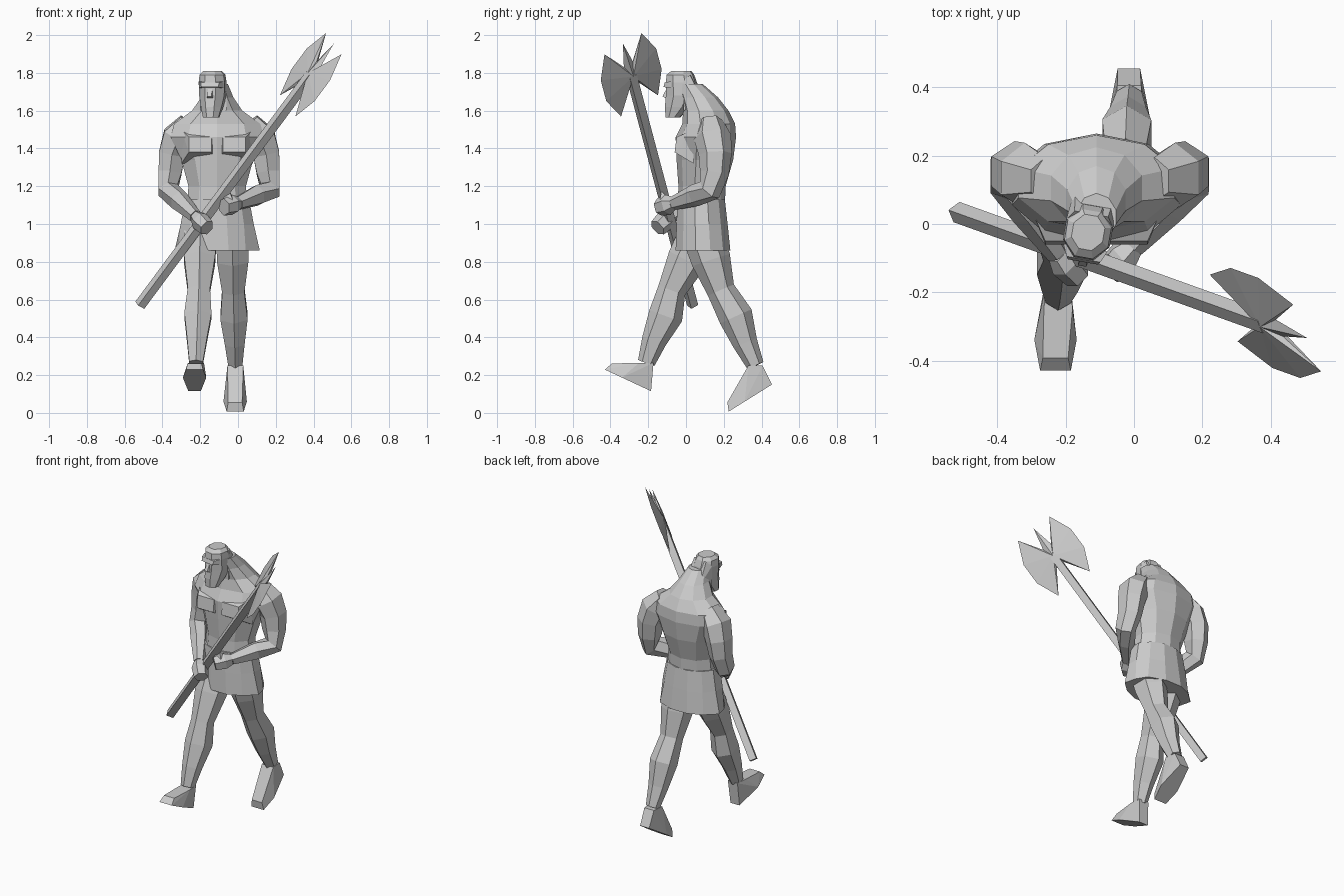
import bpy, bmesh
from math import sin, cos, pi, radians
from mathutils import Vector, Matrix

if "Cube" in bpy.data.objects:
    bpy.data.objects.remove(bpy.data.objects["Cube"])

# One flat colour for everything
GREY = (0.6, 0.6, 0.6, 1)
stone = bpy.data.materials.new("stone_grey")
stone.use_nodes = True
stone.diffuse_color = GREY
stone.node_tree.nodes["Principled BSDF"].inputs["Base Color"].default_value = GREY

MIDDLE = -0.11  # the body stands off centre, balancing the axe


def finish(name, bm):
    bmesh.ops.recalc_face_normals(bm, faces=bm.faces)
    mesh = bpy.data.meshes.new(name)
    bm.to_mesh(mesh)
    bm.free()
    mesh.materials.append(stone)
    obj = bpy.data.objects.new(name, mesh)
    bpy.context.collection.objects.link(obj)
    return obj


def bridge(name, rings):
    """Skin a list of point rings and cap both ends."""
    bm = bmesh.new()
    loops = [[bm.verts.new(point) for point in ring] for ring in rings]
    for low, high in zip(loops, loops[1:]):
        for i in range(len(low)):
            bm.faces.new((low[i - 1], low[i], high[i], high[i - 1]))
    bm.faces.new(loops[0])
    bm.faces.new(loops[-1])
    return finish(name, bm)


def angles(sides):
    return [2 * pi * (i + 0.5) / sides for i in range(sides)]


def stack(name, x, levels, sides):
    """Horizontal oval rings: height, centre y, radius x, radius y."""
    return bridge(name, [[(x + rx * cos(a), y + ry * sin(a), z) for a in angles(sides)]
                         for z, y, rx, ry in levels])


def tube(name, points, radii, sides=6):
    """Rings square to a path, slightly deeper than wide."""
    points = [Vector(point) for point in points]
    last = len(points) - 1
    rings = []
    for i, (point, radius) in enumerate(zip(points, radii)):
        along = (points[min(i + 1, last)] - points[max(i - 1, 0)]).normalized()
        side = Vector((1, 0, 0))
        side = (side - along * side.dot(along)).normalized()
        depth = along.cross(side) * 1.1
        rings.append([point + (side * cos(a) + depth * sin(a)) * radius for a in angles(sides)])
    return bridge(name, rings)


def hull(name, rows):
    """Convex block spanned by left-right pairs: centre point, half width."""
    bm = bmesh.new()
    for centre, half_width in rows:
        for sign in (-1, 1):
            bm.verts.new(Vector(centre) + Vector((sign * half_width, 0, 0)))
    bmesh.ops.convex_hull(bm, input=bm.verts)
    return finish(name, bm)


# Torso with hunched back and sloping neck
stack("torso", MIDDLE, [
    (1.08, .08, .17, .125),
    (1.2, .085, .16, .125),
    (1.34, .1, .2, .15),
    (1.46, .105, .26, .16),
    (1.53, .12, .24, .14),
    (1.6, .105, .14, .12),
    (1.67, .07, .09, .1),
    (1.74, .02, .06, .07)], 10)

# Pair of chest muscles
for side, sign in (("right", -1), ("left", 1)):
    x = MIDDLE + sign * .09
    hull("chest_" + side, [((x, -.05, 1.46), .06), ((x, -.06, 1.38), .06),
                           ((x, .04, 1.5), .1), ((x, .04, 1.32), .1)])

# Kilt: the hem is pushed in and out to make folds
kilt = stack("kilt", MIDDLE, [
    (.86, .09, .22, .15),
    (1, .085, .2, .14),
    (1.13, .08, .175, .13)], 12)
for i, vert in enumerate(kilt.data.vertices[:12]):
    vert.co.x += (vert.co.x - MIDDLE) * (.06 if i % 2 else -.03)

# Head and beard, turned a little to the right
head = [
    stack("head", 0, [
        (1.565, -.07, .045, .04),
        (1.62, -.04, .06, .075),
        (1.68, -.02, .073, .09),
        (1.75, -.025, .075, .085),
        (1.79, -.03, .07, .075),
        (1.81, -.025, .05, .055)], 8),
    hull("nose", [((0, -.1, 1.72), .01), ((0, -.125, 1.675), .012), ((0, -.09, 1.66), .02)]),
    hull("brow", [((0, -.113, 1.725), .045), ((0, -.105, 1.75), .05),
                  ((0, -.07, 1.72), .066), ((0, -.07, 1.755), .066)]),
    hull("hair", [((0, .03, 1.79), .05), ((0, .1, 1.65), .06),
                  ((0, 0, 1.6), .07), ((0, 0, 1.76), .07)]),
]
turn = Matrix.Translation((-.13, 0, 0)) @ Matrix.Rotation(radians(-10), 4, "Z")
for part in head:
    part.data.transform(turn)


def arm(side, sign, wrist, knuckles):
    """Mirrored upper arm, with a forearm reaching to its own wrist and fist."""
    upper = [(.16, .13, 1.54), (.22, .14, 1.46), (.25, .155, 1.37), (.26, .15, 1.27), (.27, .125, 1.18)]
    path = [Vector((sign * x - .1, y, z)) for x, y, z in upper]
    wrist, knuckles = Vector(wrist), Vector(knuckles)
    path += [path[-1].lerp(wrist, .4), wrist]
    tube(side + "_arm", path, [.06, .09, .08, .07, .06, .054, .034])
    tube(side + "_hand", [wrist, wrist.lerp(knuckles, .4), knuckles], [.033, .05, .043])


arm("right", -1, (-.225, -.085, 1.04), (-.165, -.15, .98))
arm("left", 1, (0, -.065, 1.11), (-.075, -.14, 1.09))
hull("left_thumb", [((-.05, -.09, 1.13), .03), ((-.06, -.13, 1.175), .015), ((-.05, -.14, 1.12), .025)])


def leg(side, hip, knee, ankle, heel, pitch):
    """Thigh and calf swell between the joints; the foot tilts about its heel."""
    hip, knee, ankle, heel = Vector(hip), Vector(knee), Vector(ankle), Vector(heel)
    calf = knee.lerp(ankle, .35) + Vector((0, .015, 0))
    shin = knee.lerp(ankle, .7)
    tube(side + "_leg", [hip, hip.lerp(knee, .45), knee, calf, shin, ankle],
         [.1, .095, .068, .083, .06, .042])
    tilt = Matrix.Rotation(radians(pitch), 3, "X")
    sole = [(0, 0, .033), (-.17, 0, .062), (-.27, 0, .045), (-.25, .045, .037)]
    rows = [(heel + tilt @ Vector((0, y, z)), half) for y, z, half in sole]
    cuff = Vector((0, .038, 0))
    hull(side + "_foot", rows + [(ankle - cuff, .042), (ankle + cuff, .035)])


# Legs in mid stride
leg("right", (-.2, .07, .94), (-.207, -.075, .65), (-.222, -.21, .265), (-.23, -.185, .115), -25)
leg("left", (-.03, .09, .94), (-.025, .185, .65), (-.014, .368, .25), (-.015, .455, .15), 32)

# Axe: local x spans the blades, local z runs up the shaft
butt = Vector((-.52, .035, .57))
blade_centre = Vector((.385, -.29, 1.79))
reach = (blade_centre - butt).length
axis = (blade_centre - butt).normalized()
across = Vector((-.35, .82, .46))
across = (across - axis * across.dot(axis)).normalized()
facing = axis.cross(across)
place = Matrix.Translation(butt) @ Matrix((across, facing, axis)).transposed().to_4x4()

shaft = stack("axe_shaft", 0, [(0, 0, .031, .031), (reach, 0, .031, .031)], 4)

# Twin blades, mirrored both ways, with a spike between them
lower = [(.03, -.07), (.12, -.21), (.18, -.07)]
edge = lower + [(x, -z) for x, z in reversed(lower)]
outline = edge + [(0, .21)] + [(-x, z) for x, z in reversed(edge)]
bm = bmesh.new()
rim = [bm.verts.new((x, 0, reach + z)) for x, z in outline]
for thickness in (-.022, .022):
    hub = bm.verts.new((0, thickness, reach))
    for i in range(len(rim)):
        bm.faces.new((rim[i - 1], rim[i], hub))
blades = finish("axe_blades", bm)
for part in (shaft, blades):
    part.data.transform(place)
